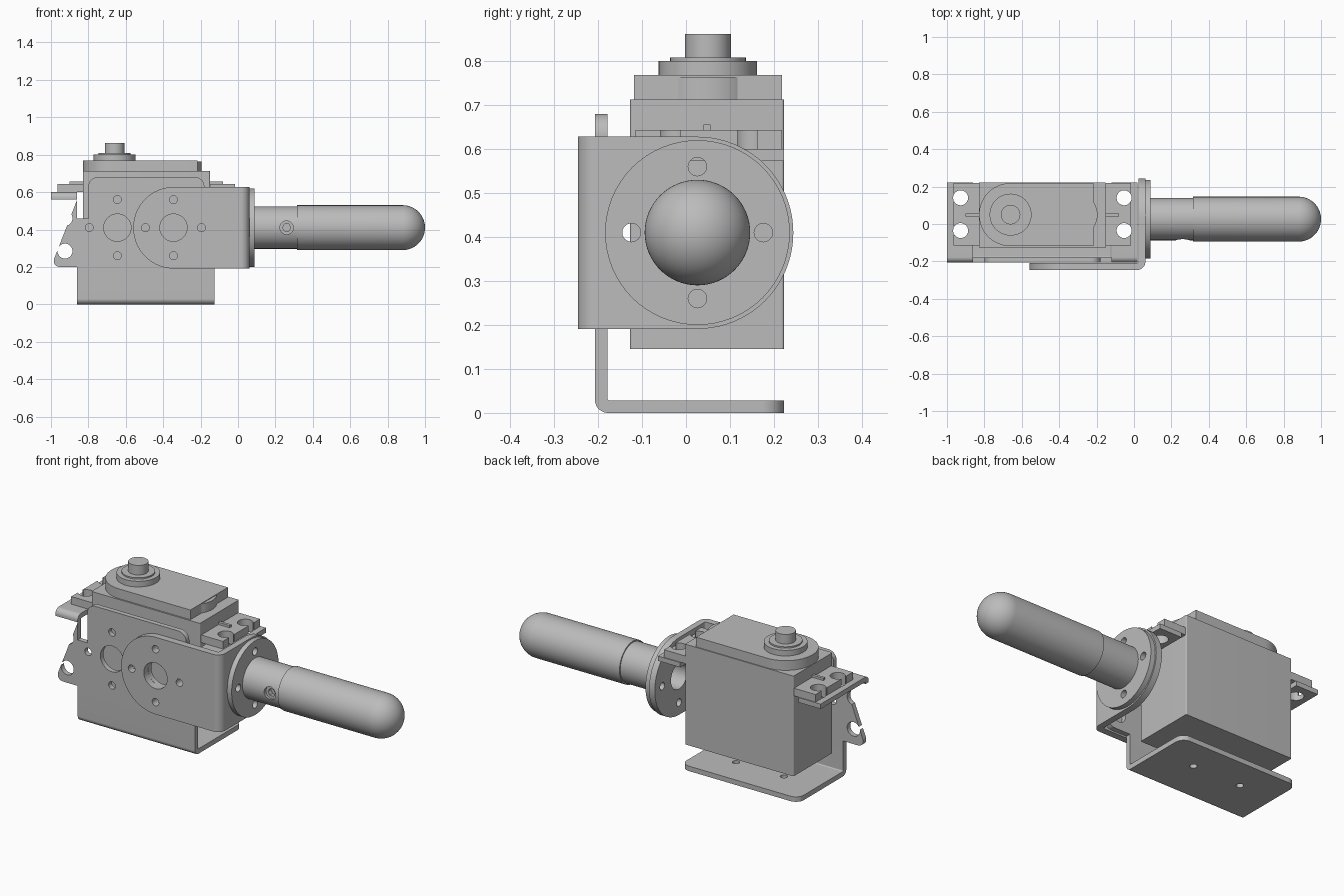
import bpy, bmesh, math
from mathutils import Vector

if "Cube" in bpy.data.objects:
    bpy.data.objects.remove(bpy.data.objects["Cube"])

grey = bpy.data.materials.new("plain_grey")
grey.use_nodes = True
COLOUR = (0.5, 0.5, 0.5, 1)
grey.diffuse_color = COLOUR
grey.node_tree.nodes["Principled BSDF"].inputs["Base Color"].default_value = COLOUR

AXES = {"x": lambda u, v, w: (w, u, v),
        "y": lambda u, v, w: (u, w, v),
        "z": lambda u, v, w: (u, v, w)}


def outline(corners, steps=20):
    """Round the square corners of a polygon given as (u, v, radius)."""
    pts = []
    for i, (u, v, r) in enumerate(corners):
        p = Vector((u, v))
        if not r:
            pts.append(p)
            continue
        a = (Vector(corners[i - 1][:2]) - p).normalized()
        b = (Vector(corners[(i + 1) % len(corners)][:2]) - p).normalized()
        for k in range(steps + 1):
            t = math.pi / 2 * k / steps
            pts.append(p + r * (a + b) - r * (b * math.cos(t) + a * math.sin(t)))
    return pts


def rect(u0, v0, u1, v1, r=0):
    return outline([(u0, v0, r), (u1, v0, r), (u1, v1, r), (u0, v1, r)])


def circle(u, v, r, n=48):
    return [Vector((u + r * math.cos(2 * math.pi * k / n),
                    v + r * math.sin(2 * math.pi * k / n))) for k in range(n)]


def finish(name, bm):
    bmesh.ops.recalc_face_normals(bm, faces=bm.faces)
    mesh = bpy.data.meshes.new(name)
    bm.to_mesh(mesh)
    bm.free()
    mesh.materials.append(grey)
    ob = bpy.data.objects.new(name, mesh)
    bpy.context.collection.objects.link(ob)
    return ob


def prism(name, axis, lo, hi, *shapes):
    """Extrude one or more outlines along an axis."""
    bm = bmesh.new()
    for pts in shapes:
        rings = [[bm.verts.new(AXES[axis](p.x, p.y, w)) for p in pts] for w in (lo, hi)]
        for ring in rings:
            bm.faces.new(ring)
        for i in range(len(pts)):
            bm.faces.new((rings[0][i - 1], rings[0][i], rings[1][i], rings[1][i - 1]))
    return finish(name, bm)


def lathe(name, profile, y, z, n=64):
    """Turn a closed (x, radius) profile round an axis along x."""
    bm = bmesh.new()
    verts = [bm.verts.new((x, y, z + r)) for x, r in profile]
    edges = [bm.edges.new((a, b)) for a, b in zip(verts, verts[1:])]
    bmesh.ops.spin(bm, geom=verts + edges, cent=(0, y, z), axis=(1, 0, 0),
                   angle=2 * math.pi, steps=n, use_merge=True)
    bmesh.ops.remove_doubles(bm, verts=bm.verts, dist=1e-5)
    return finish(name, bm)


def cut(ob, tool, operation="DIFFERENCE"):
    mod = ob.modifiers.new("cut", "BOOLEAN")
    mod.operation, mod.object, mod.solver = operation, tool, "EXACT"
    bpy.context.view_layer.objects.active = ob
    bpy.ops.object.modifier_apply(modifier=mod.name)
    bpy.data.objects.remove(tool)


def hole_ring(u, v, big=0.073, small=0.021, spread=0.15):
    """Centre hole with four screw holes round it."""
    return [circle(u, v, big)] + [circle(u + spread * a, v + spread * b, small, 24)
                                  for a, b in ((1, 0), (-1, 0), (0, 1), (0, -1))]


AXIS_Z, AXIS_Y = 0.41, 0.026          # handle centre line
HUBS = (-0.645, -0.345)               # hole patterns along the servo
MID = -0.49                           # centre of servo in x
BACK = 0.223
EAR_Y = (-0.035, 0.14)

# Base bracket: upright sheet with window notches beside the raised centre
sheet = outline([(-1, 0.2, 0.05), (0.02, 0.2, 0.05), (0.02, 0.56, 0), (-0.12, 0.56, 0),
                 (-0.12, 0.46, 0), (-0.18, 0.46, 0), (-0.18, 0.68, 0.05),
                 (-0.8, 0.68, 0.05), (-0.8, 0.46, 0), (-0.86, 0.46, 0), (-0.86, 0.56, 0)])
plate = prism("bracket_upright", "y", -0.207, -0.179, sheet)
for hub in HUBS:
    cut(plate, prism("tool", "y", -0.3, -0.15, *hole_ring(hub, AXIS_Z)))
cut(plate, prism("tool", "y", -0.3, -0.15,
                 *[circle(x, z, 0.04) for x in (-0.925, -0.055) for z in (0.285, 0.46)]))

# Folded foot of the bracket
foot = prism("bracket_foot", "x", -0.86, -0.125, outline(
    [(-0.207, 0.2, 0), (-0.207, 0, 0.03), (BACK, 0, 0), (BACK, 0.028, 0),
     (-0.179, 0.028, 0.006), (-0.179, 0.2, 0)]))
cut(foot, prism("tool", "z", -0.1, 0.3, outline(
    [(-0.87, -0.3, 0), (-0.115, -0.3, 0), (-0.115, -0.15, 0), (-0.125, -0.15, 0),
     (-0.125, BACK, 0.05), (-0.86, BACK, 0.05), (-0.86, -0.15, 0), (-0.87, -0.15, 0)])),
    "INTERSECT")
cut(foot, prism("tool", "z", -0.1, 0.1, *[circle(x, 0.045, 0.019, 24) for x in HUBS]))

# Folded shelves carrying the servo ears, and the ears themselves
for side, name in ((-1, "right"), (1, "left")):
    def span(near, far):
        return sorted((MID + side * near, MID + side * far))

    x0, x1 = span(0.37, 0.51)
    shelf = prism(name + "_shelf", "x", x0, x1, outline(
        [(-0.207, 0.56, 0), (-0.179, 0.56, 0), (-0.179, 0.573, 0.006), (BACK, 0.573, 0),
         (BACK, 0.6, 0), (-0.207, 0.6, 0.03)]))
    e0, e1 = span(0.335, 0.475)
    ear = prism(name + "_ear", "z", 0.6, 0.643, rect(e0, -0.115, e1, 0.218))
    hx = MID + side * 0.437
    s0, s1 = span(0.437, 0.6)
    for part in (shelf, ear):
        cut(part, prism("tool", "z", 0.5, 0.7, *[circle(hx, y, 0.04) for y in EAR_Y]))
    cut(ear, prism("tool", "z", 0.5, 0.7,
                   *[rect(s0, y - 0.023, s1, y + 0.023) for y in EAR_Y]))
    r0, r1 = span(0.335, 0.41)
    prism(name + "_ear_rib", "z", 0.643, 0.656, rect(r0, 0.04, r1, 0.056))

# Servo case, lid and output shaft
prism("servo_case", "z", 0.145, 0.713, rect(-0.83, -0.127, -0.15, BACK, 0.006))
SHAFT = (-0.66, 0.05)
prism("servo_lid", "z", 0.713, 0.768, outline(
    [(-0.828, -0.118, 0.166), (-0.216, -0.118, 0), (-0.216, 0.218, 0), (-0.828, 0.218, 0.166)]))
prism("gear_bulge", "z", 0.713, 0.764, circle(-0.315, 0.05, 0.12))
prism("shaft_collar", "z", 0.768, 0.8, circle(*SHAFT, 0.112))
prism("shaft_bearing", "z", 0.8, 0.808, circle(*SHAFT, 0.086))
prism("output_shaft", "z", 0.808, 0.862, circle(*SHAFT, 0.052))

# Swinging arm bracket, folded at the corner with two round ends
LOW, HIGH, R = 0.191, 0.628, 0.218
arm = prism("arm_bracket", "z", LOW, HIGH, outline(
    [(-0.56, -0.246, 0), (0.061, -0.246, 0.045), (0.061, 0.244, 0), (0.025, 0.244, 0),
     (0.025, -0.2075, 0.01), (-0.56, -0.2075, 0)]))
cut(arm, prism("tool", "y", -0.4, 0.4, outline(
    [(-0.56, LOW, R), (0.1, LOW - 0.0, 0), (0.1, HIGH, 0), (-0.56, HIGH, R)])), "INTERSECT")
cut(arm, prism("tool", "x", -0.8, 0.3, outline(
    [(-0.3, LOW, 0), (0.244, LOW, R), (0.244, HIGH, R), (-0.3, HIGH, 0)])), "INTERSECT")
cut(arm, prism("tool", "y", -0.3, -0.2, *hole_ring(HUBS[1], AXIS_Z)))
cut(arm, prism("tool", "x", 0, 0.1, *hole_ring(AXIS_Y, AXIS_Z)))

# Handle: mounting disc, hollow neck with screw recess, round-ended grip
disc = prism("handle_disc", "x", 0.061, 0.089, circle(AXIS_Y, AXIS_Z, 0.21, 64))
cut(disc, prism("tool", "x", 0, 0.2, *hole_ring(AXIS_Y, AXIS_Z)))
neck = lathe("handle_neck", [(0.089, 0.073), (0.089, 0.113), (0.315, 0.113), (0.315, 0),
                             (0.3, 0), (0.3, 0.073), (0.089, 0.073)], AXIS_Y, AXIS_Z)
cut(neck, prism("tool", "y", -0.2, -0.03, circle(0.26, AXIS_Z, 0.036, 32)))
screw = prism("neck_screw", "y", -0.07, -0.03, circle(0.26, AXIS_Z, 0.036, 32))
cut(screw, prism("tool", "y", -0.1, -0.045, circle(0.26, AXIS_Z, 0.022, 6)))
dome = [(0.88 + 0.12 * math.sin(t), 0.12 * math.cos(t))
        for t in (math.pi / 2 * k / 16 for k in range(17))]
lathe("handle_grip", [(0.315, 0), (0.315, 0.12)] + dome, AXIS_Y, AXIS_Z)

# Smooth the round faces and keep edges crisp
for ob in bpy.context.collection.objects:
    if ob.type == "MESH" and grey.name in ob.data.materials:
        bpy.ops.object.select_all(action="DESELECT")
        ob.select_set(True)
        bpy.context.view_layer.objects.active = ob
        bpy.ops.object.shade_smooth_by_angle(angle=math.radians(30))
